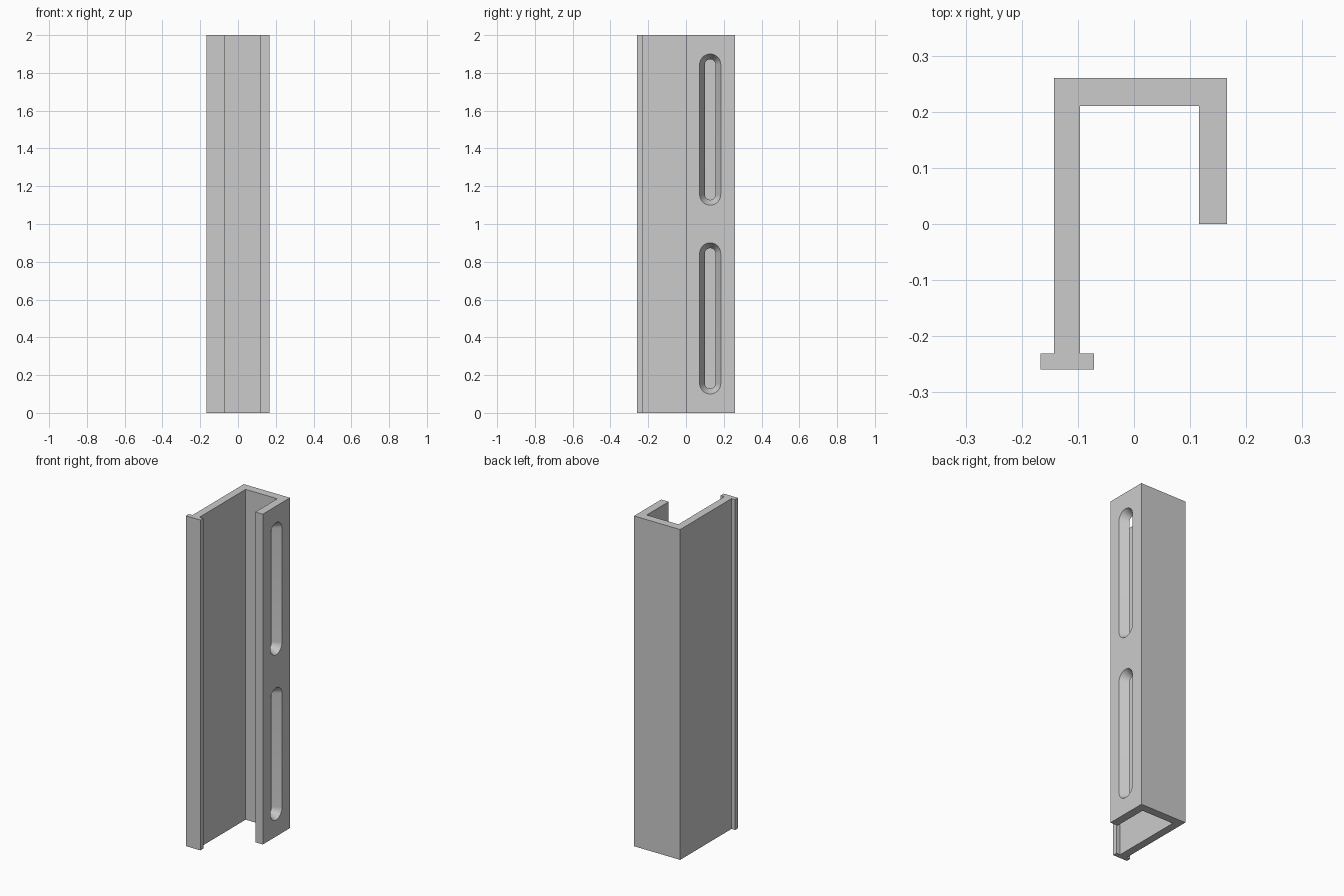
import bpy, bmesh, math

cube = bpy.data.objects.get("Cube")
if cube:
    bpy.data.objects.remove(cube, do_unlink=True)

HEIGHT = 2.0
OUT_X, IN_X = 0.166, 0.116      # faces of the slotted flange
SLOT_Y = 0.128

grey = bpy.data.materials.new("plain grey")
grey.use_nodes = True
colour = (0.6, 0.6, 0.6, 1)
grey.diffuse_color = colour
grey.node_tree.nodes["Principled BSDF"].inputs["Base Color"].default_value = colour


def make_object(name, bm):
    bmesh.ops.recalc_face_normals(bm, faces=bm.faces)
    mesh = bpy.data.meshes.new(name)
    bm.to_mesh(mesh)
    bm.free()
    mesh.materials.append(grey)
    obj = bpy.data.objects.new(name, mesh)
    bpy.context.collection.objects.link(obj)
    return obj


def stadium(bm, x, radius, z_low, z_high, steps=16):
    """Ring of vertices around a round-ended slot in the YZ plane."""
    ring = []
    for centre, start in ((z_high, 0), (z_low, math.pi)):
        for i in range(steps + 1):
            a = start + math.pi * i / steps
            ring.append(bm.verts.new((x, SLOT_Y + radius * math.cos(a),
                                      centre + radius * math.sin(a))))
    return ring


def slot_cutter(name, z_low, z_high):
    """Slot that narrows from the outer face to the inner face."""
    bm = bmesh.new()
    r_out, r_in, over = 0.056, 0.028, 0.01
    slope = (r_out - r_in) / (OUT_X - IN_X)
    outer = stadium(bm, OUT_X + over, r_out + slope * over, z_low, z_high)
    inner = stadium(bm, IN_X - over, r_in - slope * over, z_low, z_high)
    bm.faces.new(outer)
    bm.faces.new(inner)
    for i in range(len(outer)):
        j = (i + 1) % len(outer)
        bm.faces.new((outer[i], outer[j], inner[j], inner[i]))
    obj = make_object(name, bm)
    obj.hide_render = True
    return obj


# Channel section: long web with a lipped foot, back, short slotted flange
profile = [(-0.167, -0.259), (-0.071, -0.259), (-0.071, -0.231), (-0.096, -0.231),
           (-0.096, 0.21), (IN_X, 0.21), (IN_X, 0), (OUT_X, 0),
           (OUT_X, 0.26), (-0.143, 0.26), (-0.143, -0.231), (-0.167, -0.231)]
bm = bmesh.new()
base = bm.faces.new([bm.verts.new((x, y, 0)) for x, y in profile])
top = bmesh.ops.extrude_face_region(bm, geom=[base])["geom"]
bmesh.ops.translate(bm, vec=(0, 0, HEIGHT),
                    verts=[v for v in top if isinstance(v, bmesh.types.BMVert)])
if not any(f.normal.z < -0.9 for f in bm.faces if f.calc_center_median().z < 0.01):
    if not base.is_valid:
        bm.faces.new([v for v in bm.verts if v.co.z < 0.01])
channel = make_object("channel_rail", bm)

# Two tapered slots, one above the other
cutters = [slot_cutter("slot_cutter_" + n, z + 0.156, z + 0.844)
           for n, z in (("lower", 0), ("upper", 1))]
bpy.context.view_layer.objects.active = channel
channel.select_set(True)
for cutter in cutters:
    mod = channel.modifiers.new("slot", "BOOLEAN")
    mod.operation = "DIFFERENCE"
    mod.solver = "EXACT"
    mod.object = cutter
    bpy.ops.object.modifier_apply(modifier=mod.name)
for cutter in cutters:
    bpy.data.objects.remove(cutter, do_unlink=True)

bpy.ops.object.shade_smooth_by_angle(angle=math.radians(30))
